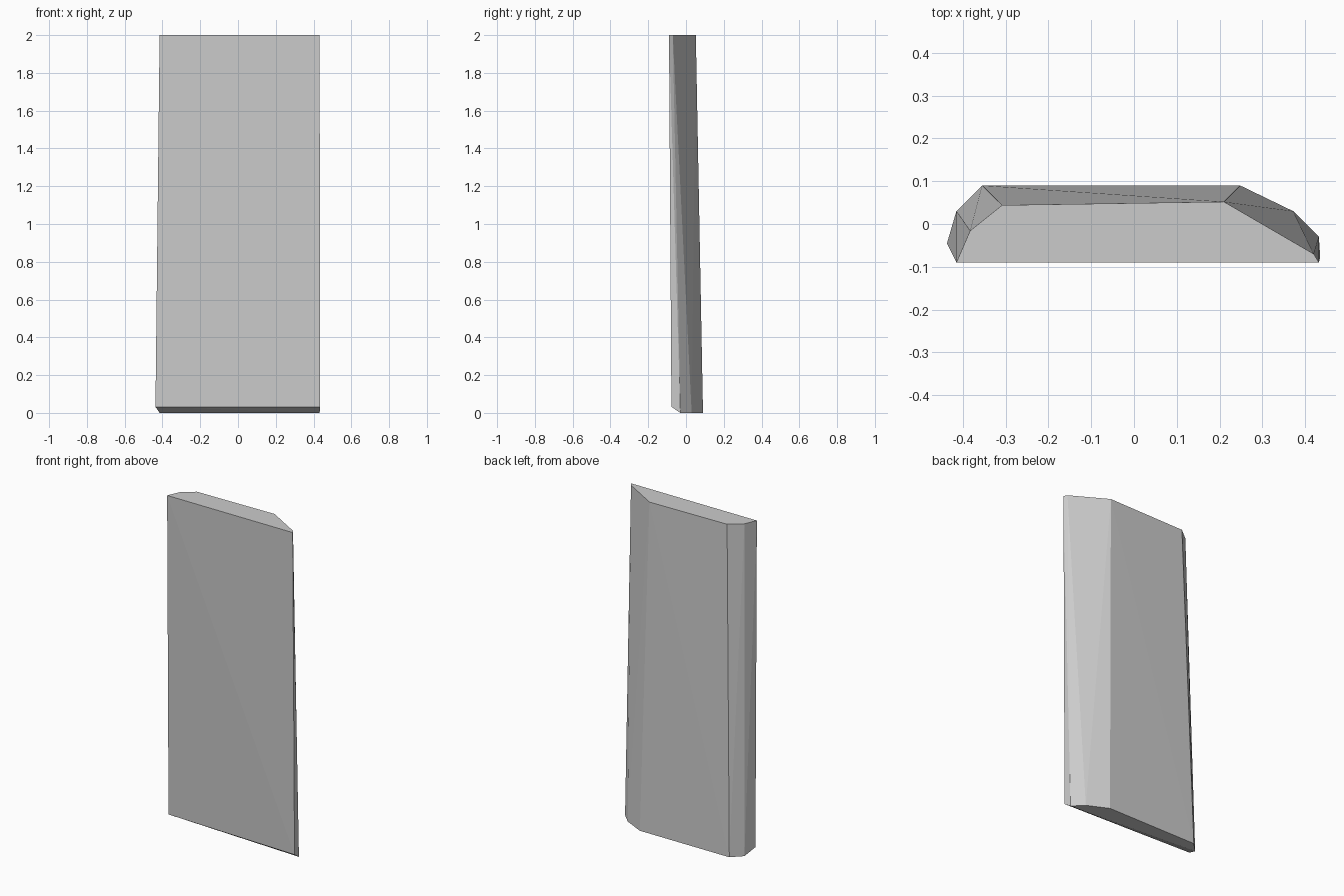
import bpy, bmesh, math

if "Cube" in bpy.data.objects:
    bpy.data.objects.remove(bpy.data.objects["Cube"])

# Cross-sections of the slab as (x, y) outlines
top = [(-0.415, -0.09), (0.432, -0.09), (0.42, -0.07), (0.21, 0.052),
       (-0.308, 0.044), (-0.383, -0.016)]
bevel_edge = [(-0.437, -0.045), (0.435, -0.077)]
base = [(-0.415, 0.03), (-0.355, 0.09), (0.248, 0.09), (0.372, 0.03), (0.432, -0.03)]

# Faceted slab: convex skin over the three sections
bm = bmesh.new()
for z, outline in ((2.0, top), (0.032, bevel_edge), (0.0, base)):
    for x, y in outline:
        bm.verts.new((x, y, z))
bmesh.ops.convex_hull(bm, input=bm.verts[:])

# Merge flat triangles on the caps and broad faces
bmesh.ops.dissolve_limit(bm, angle_limit=math.radians(0.1),
                         verts=bm.verts[:], edges=bm.edges[:])
bmesh.ops.recalc_face_normals(bm, faces=bm.faces[:])

mesh = bpy.data.meshes.new("stone_slab")
bm.to_mesh(mesh)
bm.free()
bpy.context.collection.objects.link(bpy.data.objects.new("stone_slab", mesh))
